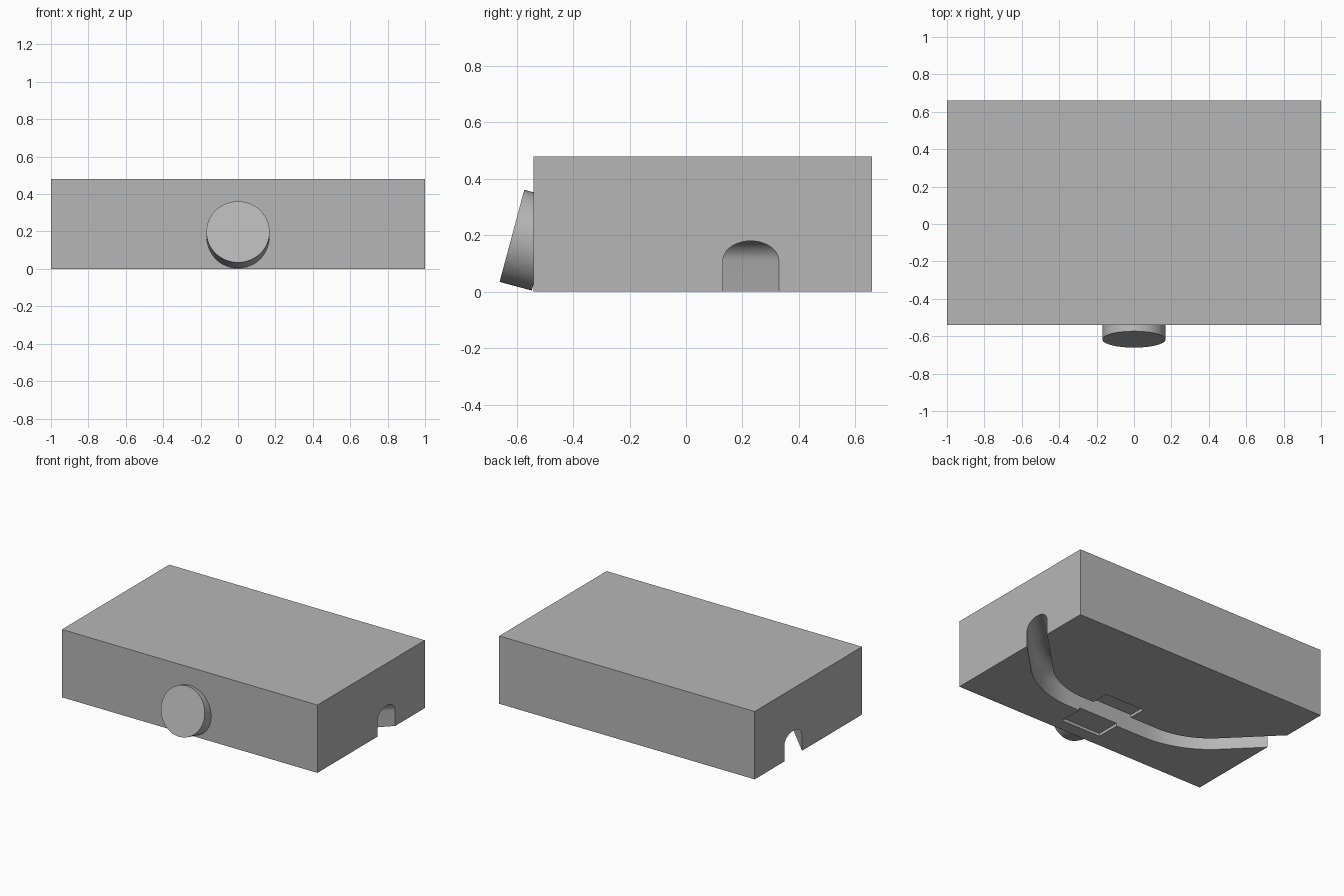
import bpy
import bmesh
from math import sin, cos, tan, pi, radians
from mathutils import Vector

cube = bpy.data.objects.get("Cube")
if cube:
    bpy.data.objects.remove(cube, do_unlink=True)

grey = bpy.data.materials.new("plain grey")
grey.use_nodes = True
COLOUR = (0.47, 0.47, 0.47, 1)
grey.diffuse_color = COLOUR
grey.node_tree.nodes["Principled BSDF"].inputs["Base Color"].default_value = COLOUR


def finish(name, bm):
    bmesh.ops.recalc_face_normals(bm, faces=bm.faces)
    mesh = bpy.data.meshes.new(name)
    bm.to_mesh(mesh)
    bm.free()
    mesh.materials.append(grey)
    obj = bpy.data.objects.new(name, mesh)
    bpy.context.collection.objects.link(obj)
    return obj


def box(name, low, high):
    low, high = Vector(low), Vector(high)
    bm = bmesh.new()
    bmesh.ops.create_cube(bm, size=1)
    for v in bm.verts:
        v.co = (low + high) / 2 + v.co * (high - low)
    return finish(name, bm)


def rod(name, start, end, radius, sides=64):
    start, end = Vector(start), Vector(end)
    axis = end - start
    bm = bmesh.new()
    bmesh.ops.create_cone(bm, cap_ends=True, segments=sides, radius1=radius,
                          radius2=radius, depth=axis.length)
    turn = axis.to_track_quat('Z', 'Y')
    for v in bm.verts:
        v.co = turn @ v.co + (start + end) / 2
    return finish(name, bm)


def channel(name, half_width, wall, corner, fillet):
    # Flat middle run, filleted into arms that leave at 45 degrees
    radius = fillet / tan(pi / 8)
    right = []
    for i in range(17):
        a = pi / 4 * i / 16
        right.append((Vector((corner[0] - fillet + radius * sin(a),
                              corner[1] + radius * (1 - cos(a)), 0)), a))
    tip = Vector((1.2, corner[1] + 1.2 - corner[0], 0))
    right.append((tip, pi / 4))
    left = [(Vector((-p.x, p.y, 0)), -a) for p, a in reversed(right)]
    # Arched section: straight walls under a half circle
    arch = [(half_width * cos(pi * i / 24), wall + half_width * sin(pi * i / 24))
            for i in range(25)]
    section = [(half_width, -0.1)] + arch + [(-half_width, -0.1)]
    bm = bmesh.new()
    rings = []
    for p, a in left + right:
        side = Vector((-sin(a), cos(a), 0))
        rings.append([bm.verts.new(p + side * s + Vector((0, 0, z))) for s, z in section])
    for one, two in zip(rings, rings[1:]):
        for i in range(len(section)):
            j = (i + 1) % len(section)
            bm.faces.new((one[i], one[j], two[j], two[i]))
    bm.faces.new(rings[0])
    bm.faces.new(rings[-1])
    return finish(name, bm)


def cut(target, tools):
    bpy.context.view_layer.objects.active = target
    for tool in tools:
        mod = target.modifiers.new("cut", 'BOOLEAN')
        mod.operation = 'DIFFERENCE'
        mod.solver = 'EXACT'
        mod.object = tool
        bpy.ops.object.modifier_apply(modifier=mod.name)


# Main block and the tilted collar on its front
body = box("body", (-1, -0.54, 0), (1, 0.66, 0.48))
mouth = Vector((0, -0.617, 0.198))
inward = Vector((0, cos(radians(15)), -sin(radians(15))))
collar = rod("front_collar", mouth, mouth + inward * 0.118, 0.169)

# Stepped bore that runs from the collar into the channel
bore_tools = [
    rod("bore_cutter", mouth - inward * 0.1, mouth + inward * 0.45, 0.1),
    rod("counterbore_cutter", mouth - inward * 0.1, mouth + inward * 0.06, 0.12),
]

# Underside: cable channel, shallow plate recess and four corner holes
under_tools = [
    channel("channel_cutter", 0.07, 0.11, (0.56, -0.21), 0.25),
    box("recess_cutter", (-0.09, -0.45, -0.1), (0.22, -0.015, 0.02)),
]
for x in (-0.84, 0.84):
    for y in (-0.38, 0.5):
        under_tools.append(rod("hole_cutter", (x, y, -0.1), (x, y, 0.3), 0.06, 48))

cut(body, under_tools + bore_tools)
cut(collar, bore_tools)
for tool in under_tools + bore_tools:
    bpy.data.objects.remove(tool, do_unlink=True)

# Smooth the round walls and keep the rims sharp
bpy.ops.object.select_all(action='DESELECT')
for obj in (body, collar):
    obj.select_set(True)
bpy.context.view_layer.objects.active = body
bpy.ops.object.shade_smooth_by_angle(angle=radians(30))
